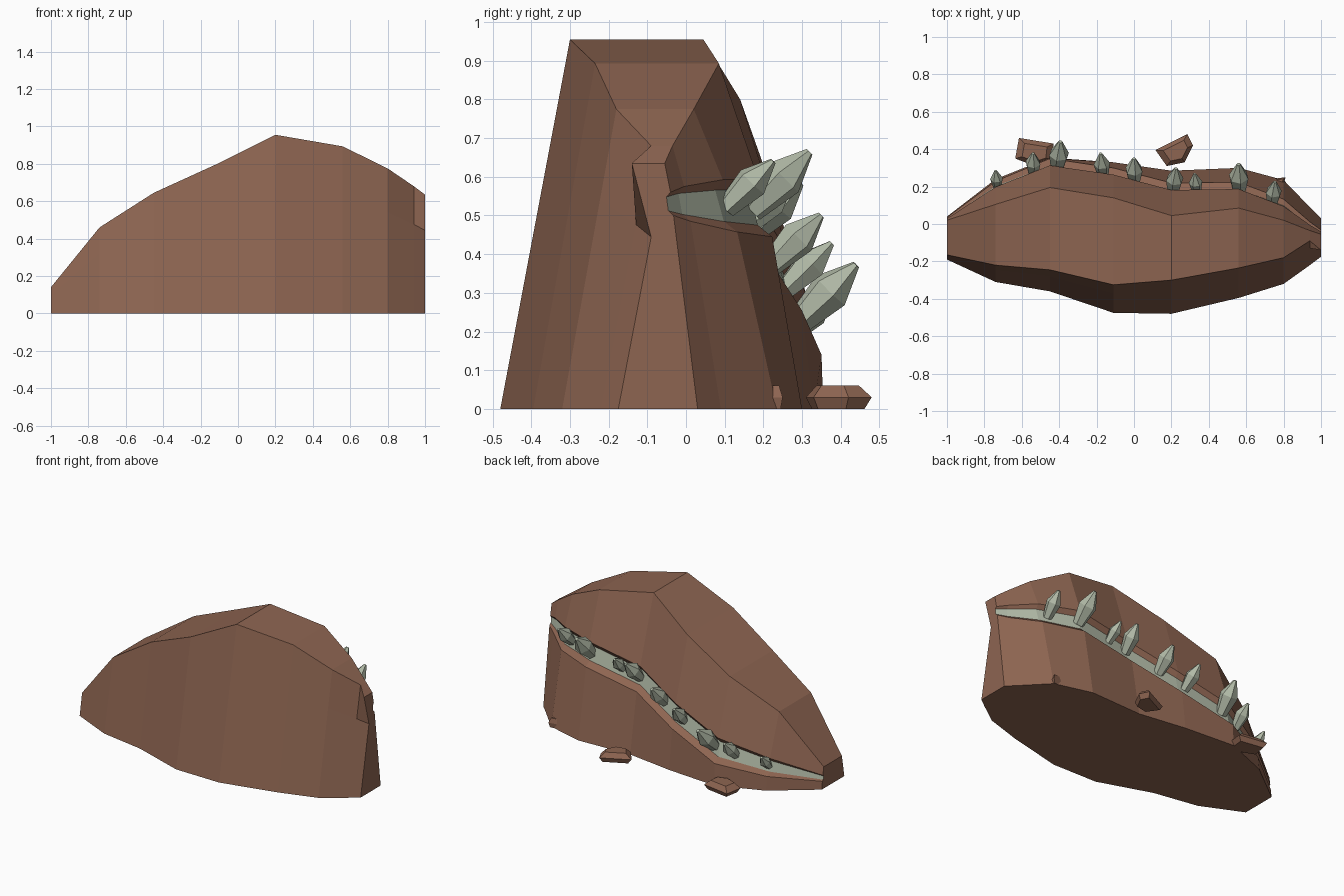
import bpy, bmesh, math
from mathutils import Vector

cube = bpy.data.objects.get("Cube")
if cube:
    bpy.data.objects.remove(cube, do_unlink=True)


def material(name, rgb):
    m = bpy.data.materials.new(name)
    m.use_nodes = True
    m.diffuse_color = (*rgb, 1)
    m.node_tree.nodes["Principled BSDF"].inputs["Base Color"].default_value = (*rgb, 1)
    return m


brown = material("brown rock", (0.27, 0.13, 0.083))
mineral = material("pale green mineral", (0.44, 0.49, 0.385))


def finish(name, bm, *mats):
    bmesh.ops.recalc_face_normals(bm, faces=bm.faces)
    mesh = bpy.data.meshes.new(name)
    bm.to_mesh(mesh)
    bm.free()
    for m in mats:
        mesh.materials.append(m)
    ob = bpy.data.objects.new(name, mesh)
    bpy.context.collection.objects.link(ob)
    return ob


def loft(bm, rings, stripe=None):
    """Skin closed rings; the strip starting at index 'stripe' gets slot 1."""
    rings = [[bm.verts.new(p) for p in r] for r in rings]
    n = len(rings[0])
    for a, b in zip(rings, rings[1:]):
        for i in range(n):
            j = (i + 1) % n
            f = bm.faces.new((a[i], a[j], b[j], b[i]))
            f.material_index = int(i == stripe)
    bm.faces.new(rings[0])
    bm.faces.new(rings[-1])


# Stations: x, front base y, front top y, back top y, back base y, top z, vein z, vein size
STATIONS = [
    (-1.0, -0.19, -0.165, 0.02, 0.04, 0.14, 0.07, 0.25),
    (-0.74, -0.31, -0.22, 0.105, 0.24, 0.46, 0.14, 0.7),
    (-0.45, -0.36, -0.245, 0.195, 0.355, 0.645, 0.215, 1),
    (-0.11, -0.475, -0.325, 0.14, 0.33, 0.80, 0.33, 1),
    (0.2, -0.48, -0.30, 0.045, 0.285, 0.955, 0.455, 1),
    (0.56, -0.395, -0.235, 0.085, 0.30, 0.893, 0.52, 1),
    (0.8, -0.32, -0.18, 0.02, 0.235, 0.775, 0.525, 0.9),
    (0.94, -0.22, -0.09, -0.035, 0.09, 0.68, 0.53, 0.6),
    (1.0, -0.175, -0.14, -0.055, 0.03, 0.635, 0.53, 0.4),
]


def section(x, fb, ft, bt, bb, top, vz, s):
    def back(z):
        return bb + (bt - bb) * z / top + 0.03 * s * s
    mid = 0.7 * top
    my = -0.09 if x == 1 else fb + (ft - fb) * 0.7
    up, low = vz + 0.075 * s, vz - 0.075 * s
    inner = 0.045 * s
    pts = [(fb, 0), (my, mid), (ft, top), (bt, top), (back(up), up),
           (back(vz + inner) - 0.03 * s, vz + inner),
           (back(vz - inner) - 0.03 * s, vz - inner),
           (back(low), low), (bb, 0)]
    return [(x, y, z) for y, z in pts]


# Boulder with a recessed mineral vein along its back
bm = bmesh.new()
loft(bm, [section(*s) for s in STATIONS], stripe=5)
finish("boulder", bm, brown, mineral)


def vein_point(x):
    for a, b in zip(STATIONS, STATIONS[1:]):
        if a[0] <= x <= b[0]:
            t = (x - a[0]) / (b[0] - a[0])
            p, q = (Vector(section(*s)[5]) + Vector(section(*s)[6]) for s in (a, b))
            return p.lerp(q, t) / 2


# Crystals growing up and outward from the vein: x, width
CRYSTALS = [(-0.73, 0.065), (-0.54, 0.08), (-0.41, 0.105), (-0.165, 0.085),
            (0.0, 0.092), (0.21, 0.092), (0.335, 0.07), (0.56, 0.105), (0.74, 0.085)]
for k, (x, w) in enumerate(CRYSTALS):
    axis = Vector(((k % 3 - 1) * 0.08, 0.70, 0.70)).normalized()
    side = axis.cross(Vector((0, 0, 1))).normalized()
    other = axis.cross(side)
    root = vein_point(x) - axis * 0.1 * w
    rings = []
    for h, r in ((0, 0.32), (1.15, 0.52), (2.05, 0.1)):
        ring = []
        for i in range(6):
            a = math.tau * i / 6 + k * 0.7
            ring.append(root + w * (axis * h + r * (side * math.cos(a) + other * math.sin(a))))
        rings.append(ring)
    bm = bmesh.new()
    loft(bm, rings)
    finish(f"crystal_{k + 1}", bm, mineral)

# Loose stones on the ground behind the boulder
STONES = {
    "stone_right": [(-0.615, 0.46), (-0.43, 0.43), (-0.44, 0.34), (-0.53, 0.31), (-0.635, 0.35)],
    "stone_middle": [(0.115, 0.395), (0.285, 0.48), (0.315, 0.42), (0.27, 0.33), (0.175, 0.31)],
    "stone_left": [(0.73, 0.24), (0.81, 0.25), (0.80, 0.205), (0.75, 0.2)],
}
for name, outline in STONES.items():
    cx = sum(p[0] for p in outline) / len(outline)
    cy = sum(p[1] for p in outline) / len(outline)
    bm = bmesh.new()
    loft(bm, [[(cx + (x - cx) * s, cy + (y - cy) * s, z) for x, y in outline]
              for z, s in ((0, 0.8), (0.03, 1), (0.06, 0.65))])
    finish(name, bm, brown)
